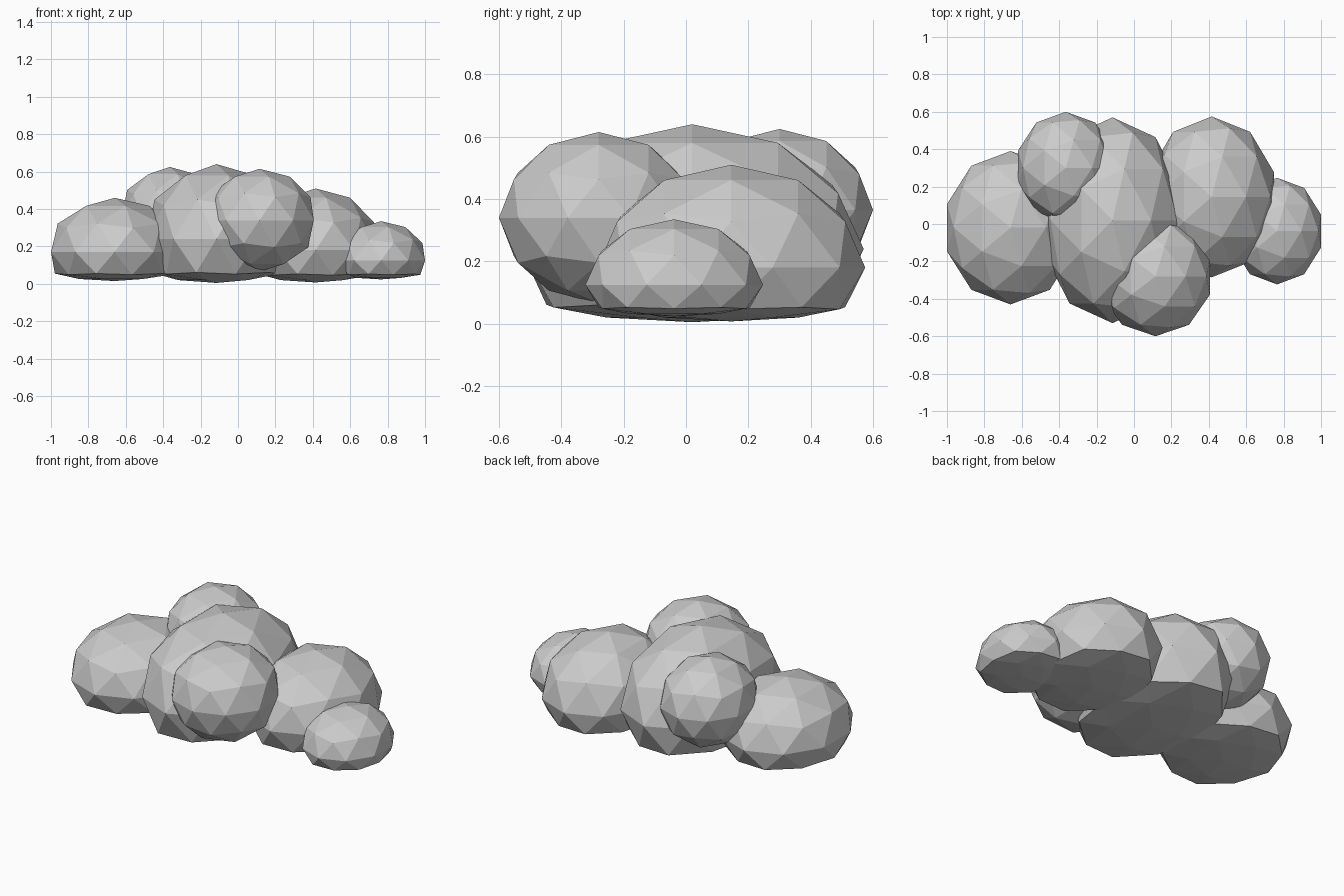
import bpy, bmesh
from mathutils import Vector

if "Cube" in bpy.data.objects:
    bpy.data.objects.remove(bpy.data.objects["Cube"])

FLOOR = 0.06   # below this height the puffs are squashed flat
SQUASH = 0.25


def puff(name, centre, radii):
    """Faceted ellipsoid with its underside pressed towards the ground."""
    bm = bmesh.new()
    bmesh.ops.create_icosphere(bm, subdivisions=2, radius=1)
    for v in bm.verts:
        v.co = Vector(c + r * p for c, r, p in zip(centre, radii, v.co))
        if v.co.z < FLOOR:
            v.co.z = FLOOR + (v.co.z - FLOOR) * SQUASH
    mesh = bpy.data.meshes.new(name)
    bm.to_mesh(mesh)
    bm.free()
    obj = bpy.data.objects.new(name, mesh)
    bpy.context.collection.objects.link(obj)


# Low puffs resting on the ground
puff("centre_puff", (-0.115, 0.02, 0.24), (0.39, 0.55, 0.40))
puff("left_puff", (-0.66, -0.02, 0.17), (0.357, 0.41, 0.29))
puff("right_puff", (0.415, 0.145, 0.18), (0.35, 0.43, 0.33))
puff("far_right_puff", (0.765, -0.038, 0.125), (0.247, 0.285, 0.21))

# Raised puffs, front and back
puff("front_puff", (0.115, -0.28, 0.34), (0.305, 0.32, 0.275))
puff("back_puff", (-0.365, 0.30, 0.365), (0.268, 0.30, 0.26))
